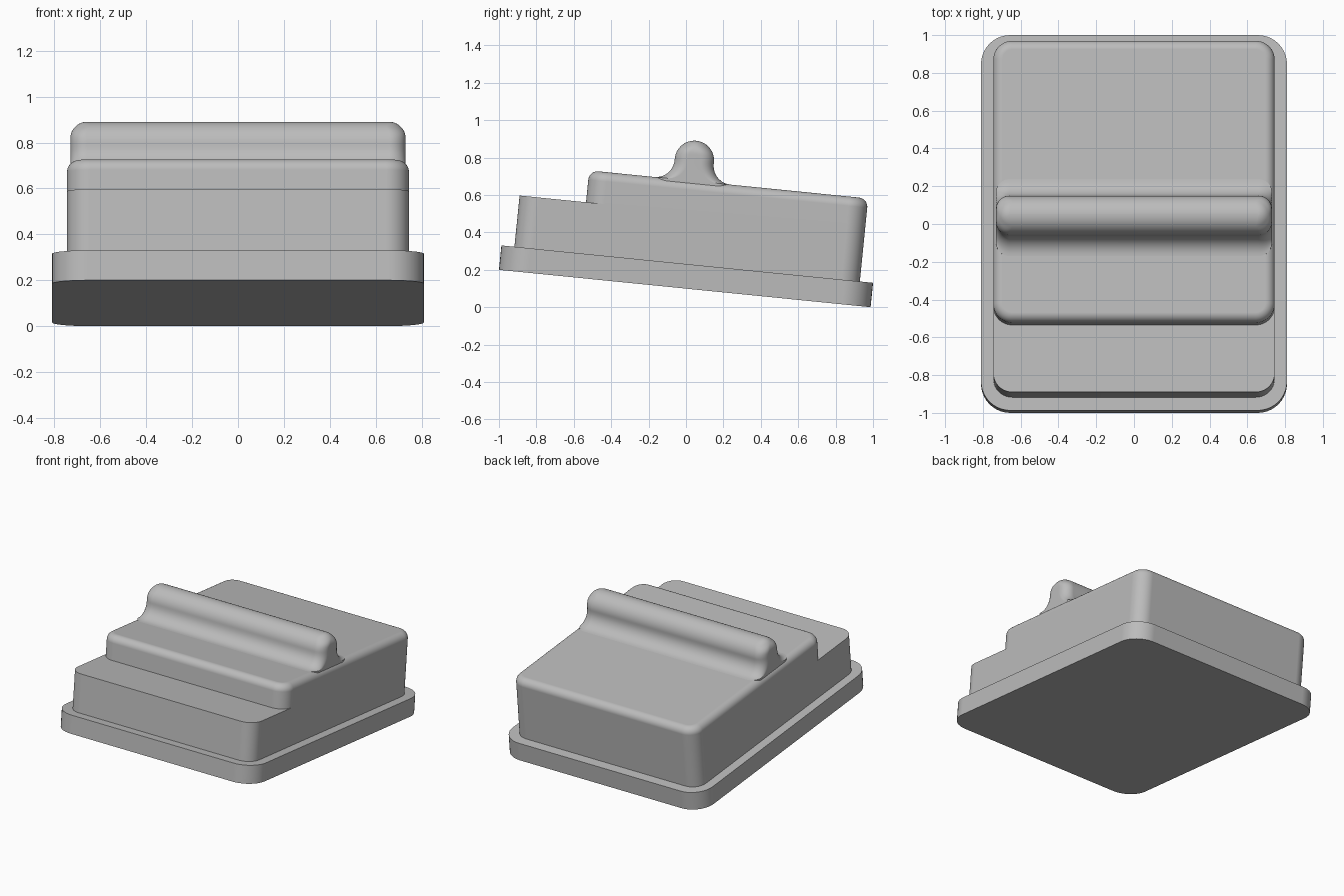
import bpy, bmesh, math
from mathutils import Matrix

if "Cube" in bpy.data.objects:
    bpy.data.objects.remove(bpy.data.objects["Cube"], do_unlink=True)

grey = bpy.data.materials.new("plain grey")
grey.use_nodes = True
COLOUR = (0.5, 0.5, 0.5, 1)
grey.diffuse_color = COLOUR
grey.node_tree.nodes["Principled BSDF"].inputs["Base Color"].default_value = COLOUR

# All parts share one sloping frame: y from the front edge, z off the underside
TILT = math.asin(0.1)
FRAME = Matrix.Translation((0, -1, 0.2)) @ Matrix.Rotation(-TILT, 4, "X")
STEPS = 10


def outline(half_x, y0, y1, radius):
    """Rounded rectangle, counter-clockwise."""
    points = []
    corners = ((half_x - radius, y1 - radius), (radius - half_x, y1 - radius),
               (radius - half_x, y0 + radius), (half_x - radius, y0 + radius))
    for i, (cx, cy) in enumerate(corners):
        for k in range(STEPS + 1):
            a = (i + k / STEPS) * math.pi / 2
            points.append((cx + radius * math.cos(a), cy + radius * math.sin(a)))
    return points


def loft(name, sections, bottom=True):
    """Skin rounded rectangles given as (z, half_x, y0, y1, radius)."""
    bm = bmesh.new()
    rings = [[bm.verts.new((x, y, s[0])) for x, y in outline(*s[1:])] for s in sections]
    for low, high in zip(rings, rings[1:]):
        for i in range(len(low)):
            j = (i + 1) % len(low)
            bm.faces.new((low[i], low[j], high[j], high[i]))
    bm.faces.new(rings[-1])
    if bottom:
        bm.faces.new(rings[0][::-1])
    bmesh.ops.remove_doubles(bm, verts=bm.verts, dist=0.0002)
    mesh = bpy.data.meshes.new(name)
    bm.to_mesh(mesh)
    bm.free()
    mesh.materials.append(grey)
    obj = bpy.data.objects.new(name, mesh)
    bpy.context.collection.objects.link(obj)
    obj.matrix_world = FRAME
    bpy.ops.object.select_all(action="DESELECT")
    obj.select_set(True)
    bpy.context.view_layer.objects.active = obj
    bpy.ops.object.shade_smooth_by_angle(angle=math.radians(30))
    normals = obj.modifiers.new("clean shading", "WEIGHTED_NORMAL")
    normals.keep_sharp = True
    return obj


def arc(start, end, steps=STEPS):
    return [math.radians(start + (end - start) * k / steps) for k in range(steps + 1)]


# Base plate
loft("base_plate", [(z, 0.81, 0, 1.997, 0.155) for z in (0, 0.131)])

# Lower body, with its exposed front step
FRONT, BACK, STEP = 0.07, 1.926, 0.406
loft("lower_body", [(z, 0.745, FRONT, BACK, 0.1) for z in (0.131, STEP)])

# Upper body with a rounded top edge
TOP, SHOULDER, EDGE = 0.577, 0.427, 0.05
sections = [(STEP, 0.745, SHOULDER, BACK, 0.1)]
for a in arc(0, 90):
    inset = EDGE * (1 - math.cos(a))
    sections.append((TOP - EDGE + EDGE * math.sin(a), 0.745 - inset,
                     SHOULDER + inset, BACK - inset, 0.1 - inset))
loft("upper_body", sections, bottom=False)

# Grip ridge: flared foot, then a domed top with rounded ends
MID, R, FLARE, ENDS, CAP = 0.981, 0.105, 0.1, 0.73, 0.072
profile = [(R + FLARE, TOP - 0.04)]
profile += [(R + FLARE - FLARE * math.cos(a), TOP + FLARE - FLARE * math.sin(a))
            for a in arc(90, 0)]
profile += [(R * math.cos(a), TOP + FLARE + 0.01 + R * math.sin(a))
            for a in arc(0, 89, 16)]
peak = TOP + FLARE + 0.01 + R
sections = []
for half, z in profile:
    rise = max(0, z - (peak - CAP))
    end = ENDS - CAP + math.sqrt(max(0, CAP ** 2 - rise ** 2))
    sections.append((z, end, MID - half, MID + half, min(half, 0.07)))
loft("grip_ridge", sections)
